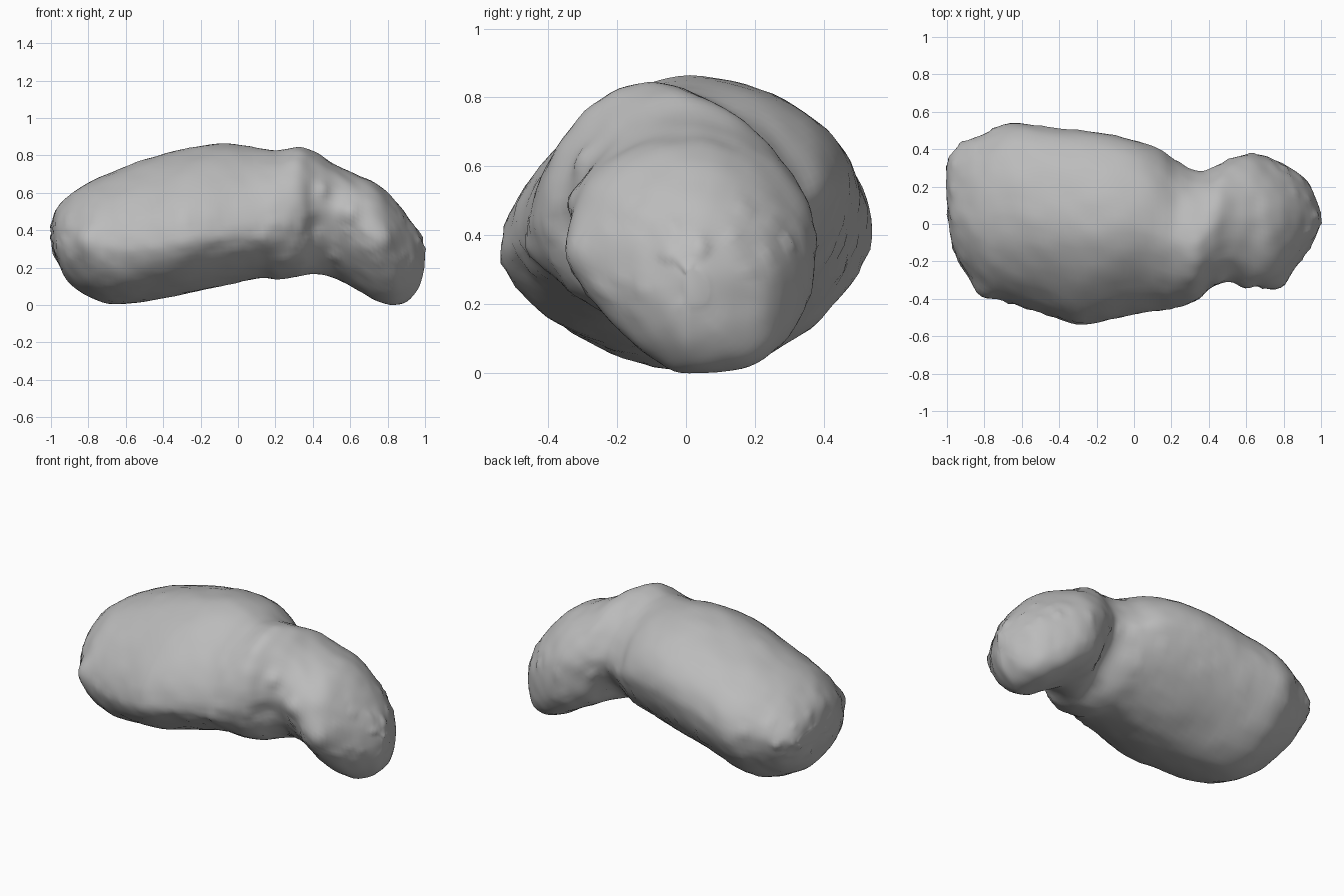
import bpy, bmesh, math
from mathutils import Vector, noise

cube = bpy.data.objects.get("Cube")
if cube:
    bpy.data.objects.remove(cube)

# Stations along the length: x, bottom, top, front, back
STATIONS = [
    (-1.0, .35, .42, .13, .32), (-.975, .25, .51, -.10, .38), (-.91, .13, .585, -.25, .435),
    (-.8, .05, .66, -.365, .485), (-.67, .008, .718, -.42, .543), (-.5, .02, .782, -.475, .525),
    (-.3, .06, .838, -.54, .505), (-.1, .10, .870, -.505, .475), (.1, .143, .847, -.465, .415),
    (.22, .138, .83, -.45, .345), (.33, .155, .85, -.415, .285), (.42, .17, .82, -.345, .295),
    (.51, .15, .762, -.31, .345), (.62, .095, .708, -.325, .378), (.73, .03, .662, -.342, .352),
    (.83, .0, .575, -.275, .305), (.91, .025, .475, -.17, .245), (.97, .105, .385, -.075, .14),
    (.998, .21, .30, .0, .06)]

# Section shape: widest height in front and back, ridge lean,
# then roundness of front top, back top, front bottom, back bottom
TAIL = (.44, .60, .8, 1.8, 2.0, 2.0, 1.75)
BODY = (.38, .58, .8, 1.6, 2.0, 1.8, 1.65)
NECK = (.45, .52, 1.6, 1.9, 1.65, 1.8, 1.6)
HEAD = (.55, .50, .5, 2.1, 1.85, 1.55, 3.0)
STEPS, SIDES = 5, 72

# Local lumps and hollows: position, radius, height
BUMPS = [((-.81, -.36, .35), .07, .035), ((.77, -.32, .35), .07, .02),
         ((.60, -.31, .50), .05, .03), ((.42, -.33, .42), .08, -.025),
         ((.37, .20, .26), .08, -.02), ((.45, -.30, .62), .04, .02),
         ((.15, -.42, .35), .05, .015), ((-.25, -.50, .35), .05, .01)]


def blend(a, b, x, start, end):
    """Ease from one shape to the next along the length."""
    u = max(0, min(1, (x - start) / (end - start)))
    u = u * u * (3 - 2 * u)
    return [p + u * (q - p) for p, q in zip(a, b)]


def station(t):
    """Smooth interpolation through the station list."""
    i = min(int(t), len(STATIONS) - 2)
    u = t - i
    p = [STATIONS[max(0, min(len(STATIONS) - 1, i + k))] for k in (-1, 0, 1, 2)]
    return [b + .5 * u * (c - a + u * (2*a - 5*b + 4*c - d + u * (3*(b - c) + d - a)))
            for a, b, c, d in zip(*p)]


def section(t):
    """Cross-section of four rounded quarters that meet at the ridge and flanks."""
    x, bottom, top, front, back = station(t)
    shape = blend(TAIL, BODY, x, -.75, -.35)
    shape = blend(shape, NECK, x, 0, .32)
    shape = blend(shape, HEAD, x, .36, .52)
    wide_front, wide_back, lean, front_top, back_top, front_low, back_low = shape
    yc = (front + back) / 2 * lean
    ring = []
    for k in range(SIDES):
        a = math.tau * (k + .5) / SIDES
        c, s = math.cos(a), math.sin(a)
        zc = bottom + (wide_back if c > 0 else wide_front) * (top - bottom)
        ry = back - yc if c > 0 else yc - front
        rz = top - zc if s > 0 else zc - bottom
        if s > 0:
            power = back_top if c > 0 else front_top
        else:
            power = back_low if c > 0 else front_low
        y = math.copysign(abs(c) ** (2 / power), c)
        z = math.copysign(abs(s) ** (2 / power), s)
        ring.append(Vector((x, yc + ry * y, zc + rz * z)))
    return ring


# Lofted rock body
bm = bmesh.new()
count = (len(STATIONS) - 1) * STEPS + 1
rings = [[bm.verts.new(p) for p in section(i / STEPS)] for i in range(count)]
for a, b in zip(rings, rings[1:]):
    for k in range(SIDES):
        n = (k + 1) % SIDES
        bm.faces.new((a[k], a[n], b[n], b[k]))
for ring in (rings[0], rings[-1]):
    bm.faces.new(ring)
bmesh.ops.recalc_face_normals(bm, faces=bm.faces)

# Soften the seams between the quarters
for _ in range(4):
    bmesh.ops.smooth_vert(bm, verts=bm.verts, factor=.4,
                          use_axis_x=False, use_axis_y=True, use_axis_z=True)
bm.normal_update()

# Weathered surface: soft undulation, rubble on the lower flanks, lumps
moves = []
for v in bm.verts:
    p = v.co
    rubble = math.exp(-((p.z - .36) / .16) ** 2)
    h = .005 * noise.noise(p * 5) + .005 * noise.noise(p * 12)
    h += .025 * rubble * max(0, noise.noise(p * 18) - .2)
    for centre, radius, height in BUMPS:
        h += height * math.exp(-((p - Vector(centre)).length / radius) ** 2)
    moves.append(v.normal * h)
for v, m in zip(bm.verts, moves):
    v.co += m

# Rest on the ground
lowest = min(v.co.z for v in bm.verts)
bmesh.ops.translate(bm, verts=bm.verts, vec=(0, 0, -lowest))

mesh = bpy.data.meshes.new("rock_body")
bm.to_mesh(mesh)
bm.free()
rock = bpy.data.objects.new("rock_body", mesh)
bpy.context.collection.objects.link(rock)

# Grey stone
stone = bpy.data.materials.new("grey stone")
stone.use_nodes = True
colour = (.5, .5, .5, 1)
stone.diffuse_color = colour
stone.node_tree.nodes["Principled BSDF"].inputs["Base Color"].default_value = colour
mesh.materials.append(stone)

bpy.context.view_layer.objects.active = rock
rock.select_set(True)
bpy.ops.object.shade_smooth_by_angle(angle=math.radians(35))
